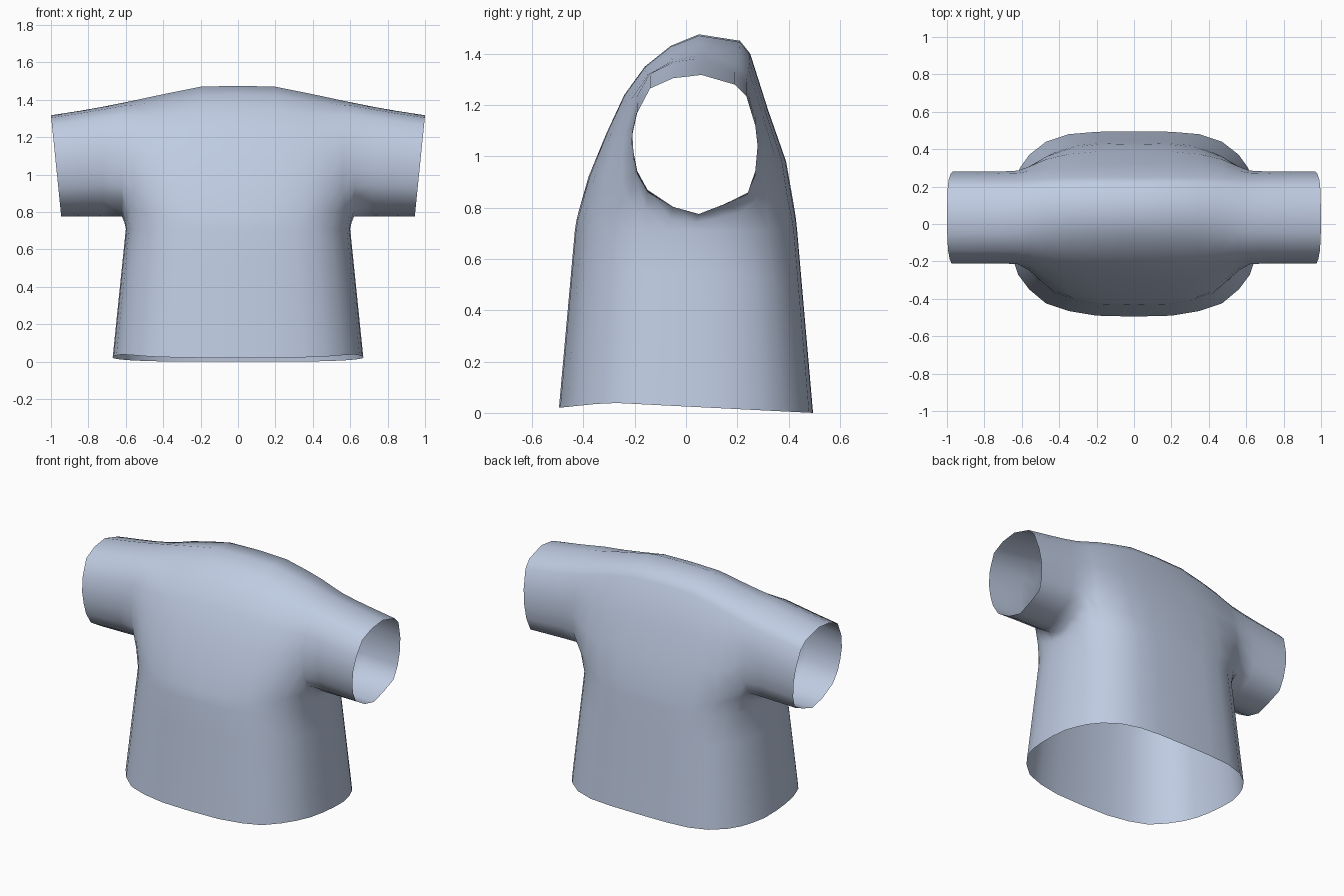
import bpy, bmesh

if "Cube" in bpy.data.objects:
    bpy.data.objects.remove(bpy.data.objects["Cube"])

# Shoulder profile (y, z) at the body centre, front chest over the top to the back
CENTRE = [(-.42, .78), (-.38, .92), (-.31, 1.09), (-.24, 1.24), (-.16, 1.35), (-.06, 1.43),
          (.05, 1.475), (.21, 1.45), (.25, 1.40), (.32, 1.18), (.39, .98), (.42, .81)]
# Sleeve opening (y, z): upper arc matches the shoulder profile, then the underarm arc
SLEEVE = [(-.19, .93), (-.205, 1.0), (-.21, 1.08), (-.19, 1.17), (-.14, 1.265), (-.05, 1.305),
          (.06, 1.318), (.19, 1.28), (.235, 1.235), (.27, 1.12), (.28, 1.03), (.27, .93)]
UNDERARM = [(.24, .85), (.15, .81), (.05, .775), (-.05, .80), (-.15, .86)]
# Sections along x: (x, blend from body to sleeve, top height)
SECTIONS = [(0, 0, 1.475), (.2, .03, 1.47), (.35, .15, 1.44), (.47, .4, 1.415), (.56, .75, 1.395),
            (.62, .95, 1.383), (.72, 1, 1.363), (.84, 1, 1.342), (1, 1, 1.317)]
ARMHOLE = 5
# Half hem outline (x, y), front centre around the side to back centre
HEM = [(0, -.495), (.2, -.49), (.35, -.465), (.47, -.425), (.56, -.35), (.62, -.27),
       (.65, -.18), (.665, -.08), (.67, .03), (.665, .14), (.64, .23),
       (.61, .30), (.56, .37), (.47, .44), (.35, .48), (.2, .493), (0, .495)]


def lerp(a, b, t):
    return a + (b - a) * t


def hem_z(y):
    if y < -.3:
        return lerp(.02, .04, (y + .495) / .195)
    return lerp(.04, 0, (y + .3) / .795)


bm = bmesh.new()

# Shoulders and sleeve: sections lofted outward
grid = []
for i, (x, w, top) in enumerate(SECTIONS):
    pts = [(lerp(c[0], s[0], w), lerp(c[1], s[1], w)) for c, s in zip(CENTRE, SLEEVE)]
    if i >= ARMHOLE:
        pts += UNDERARM
    peak = pts[6][1]
    row = []
    for y, z in pts:
        z += (top - peak) * (z - .775) / (peak - .775)
        px = .945 + .055 * (z - .775) / .543 if i == len(SECTIONS) - 1 else x
        row.append(bm.verts.new((px, y, z)))
    grid.append(row)
for i in range(len(grid) - 1):
    a, b = grid[i], grid[i + 1]
    n = len(a)
    for j in range(n if i >= ARMHOLE else n - 1):
        k = (j + 1) % n
        bm.faces.new((a[j], b[j], b[k], a[k]))

# Torso: lofted from the chest and underarm seam down to the hem
rows = [[grid[i][0] for i in range(ARMHOLE + 1)] + grid[ARMHOLE][:11:-1]
        + [grid[i][11] for i in range(ARMHOLE, -1, -1)]]
seam = [v.co.copy() for v in rows[0]]
rows.append([bm.verts.new((lerp(s.x, x * .895, .65), lerp(s.y, y * .875, .6), lerp(s.z, .71, .5)))
             for s, (x, y) in zip(seam, HEM)])
for t in (0, .25, .5, .75, 1):
    rows.append([bm.verts.new((x * lerp(.895, 1, t), y * lerp(.875, 1, t), lerp(.71, hem_z(y), t)))
                 for x, y in HEM])
for a, b in zip(rows, rows[1:]):
    for j in range(len(a) - 1):
        bm.faces.new((a[j], b[j], b[j + 1], a[j + 1]))

for f in bm.faces:
    f.smooth = True
mesh = bpy.data.meshes.new("shirt")
bm.to_mesh(mesh)
bm.free()
shirt = bpy.data.objects.new("shirt", mesh)
bpy.context.collection.objects.link(shirt)

# Mirror the half into a whole shirt
mirror = shirt.modifiers.new("mirror", 'MIRROR')
mirror.use_axis[0] = True
mirror.use_clip = True
mirror.merge_threshold = .001

cloth = bpy.data.materials.new("pale blue cloth")
cloth.diffuse_color = (.52, .60, .76, 1)
cloth.use_nodes = True
cloth.node_tree.nodes["Principled BSDF"].inputs["Base Color"].default_value = cloth.diffuse_color
mesh.materials.append(cloth)
